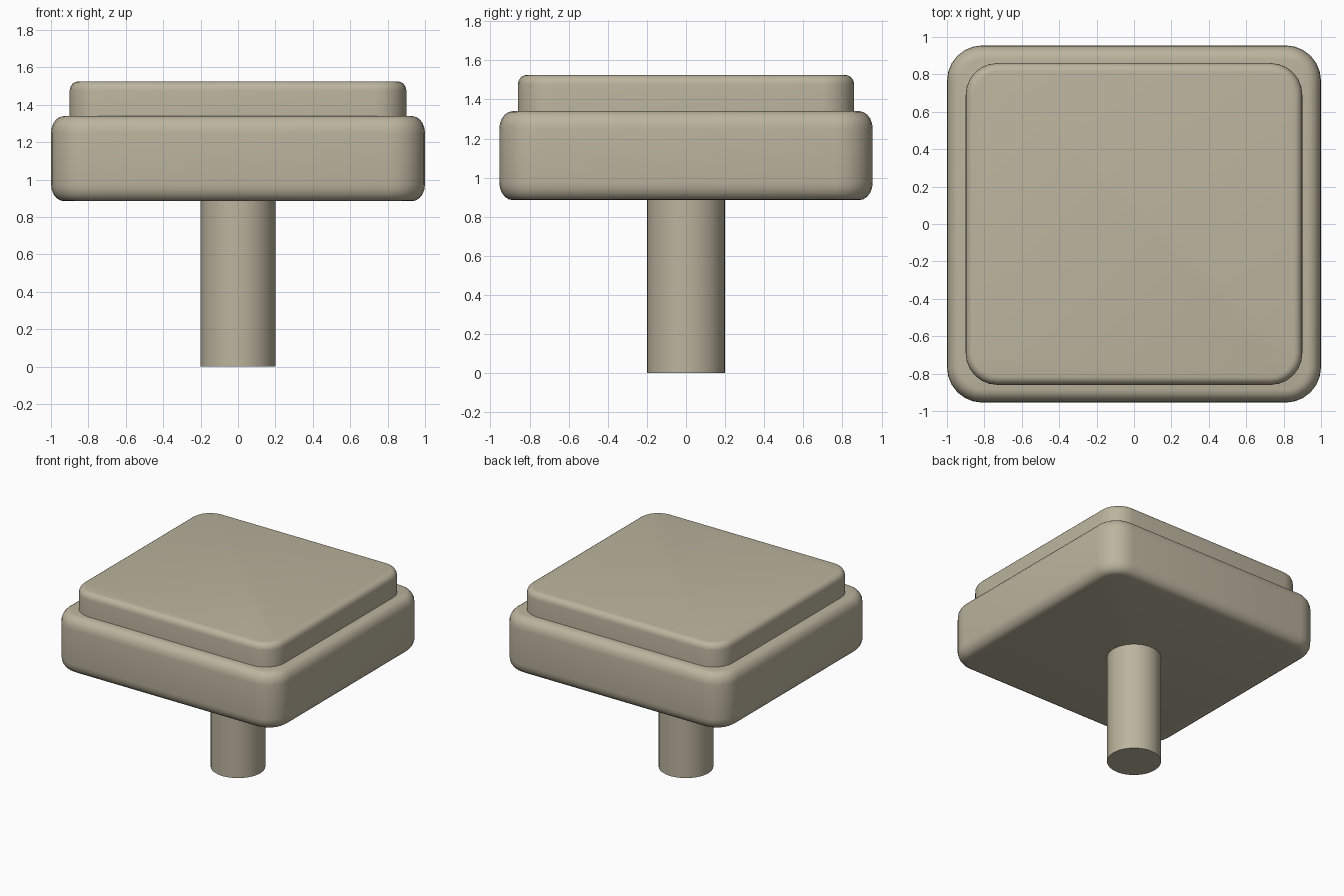
import bpy, bmesh
from math import sin, cos, pi, radians

if "Cube" in bpy.data.objects:
    bpy.data.objects.remove(bpy.data.objects["Cube"], do_unlink=True)

stone = bpy.data.materials.new("warm_grey")
stone.use_nodes = True
colour = (0.50, 0.455, 0.34, 1)
stone.diffuse_color = colour
stone.node_tree.nodes["Principled BSDF"].inputs["Base Color"].default_value = colour


def finish(obj):
    obj.data.materials.append(stone)
    bpy.ops.object.select_all(action="DESELECT")
    obj.select_set(True)
    bpy.context.view_layer.objects.active = obj
    bpy.ops.object.shade_smooth_by_angle(angle=radians(35))


def ring(bm, hx, hy, radius, z, steps=6):
    """One rounded rectangle of vertices at height z."""
    verts = []
    for i, (sx, sy) in enumerate([(1, 1), (-1, 1), (-1, -1), (1, -1)]):
        for k in range(steps + 1):
            a = (i + k / steps) * pi / 2
            verts.append(bm.verts.new((sx * (hx - radius) + radius * cos(a),
                                       sy * (hy - radius) + radius * sin(a), z)))
    return verts


def rounded_slab(name, hx, hy, z0, z1, radius, inset, drop, round_bottom, steps=5):
    """Slab with rounded corners and elliptically softened rims."""
    arc = [(inset * (1 - cos(k / steps * pi / 2)),
            drop * (1 - sin(k / steps * pi / 2))) for k in range(steps + 1)]
    profile = [(i, z0 + d) for i, d in reversed(arc)] if round_bottom else [(0, z0)]
    profile += [(i, z1 - d) for i, d in arc]
    bm = bmesh.new()
    rings = [ring(bm, hx - i, hy - i, radius - i, z) for i, z in profile]
    for low, high in zip(rings, rings[1:]):
        n = len(low)
        for k in range(n):
            bm.faces.new((low[k], low[(k + 1) % n], high[(k + 1) % n], high[k]))
    bm.faces.new(list(reversed(rings[0])))
    bm.faces.new(rings[-1])
    mesh = bpy.data.meshes.new(name)
    bm.to_mesh(mesh)
    bm.free()
    obj = bpy.data.objects.new(name, mesh)
    bpy.context.collection.objects.link(obj)
    finish(obj)


# Wide body and the smaller cap on top
rounded_slab("body", 1.0, 0.955, 0.885, 1.34, 0.19, 0.07, 0.09, True)
rounded_slab("cap", 0.9, 0.86, 1.32, 1.525, 0.17, 0.045, 0.05, False)

# Round stem
bpy.ops.mesh.primitive_cylinder_add(vertices=32, radius=0.2, depth=0.9, location=(0, 0, 0.45))
stem = bpy.context.object
stem.name = "stem"
finish(stem)
